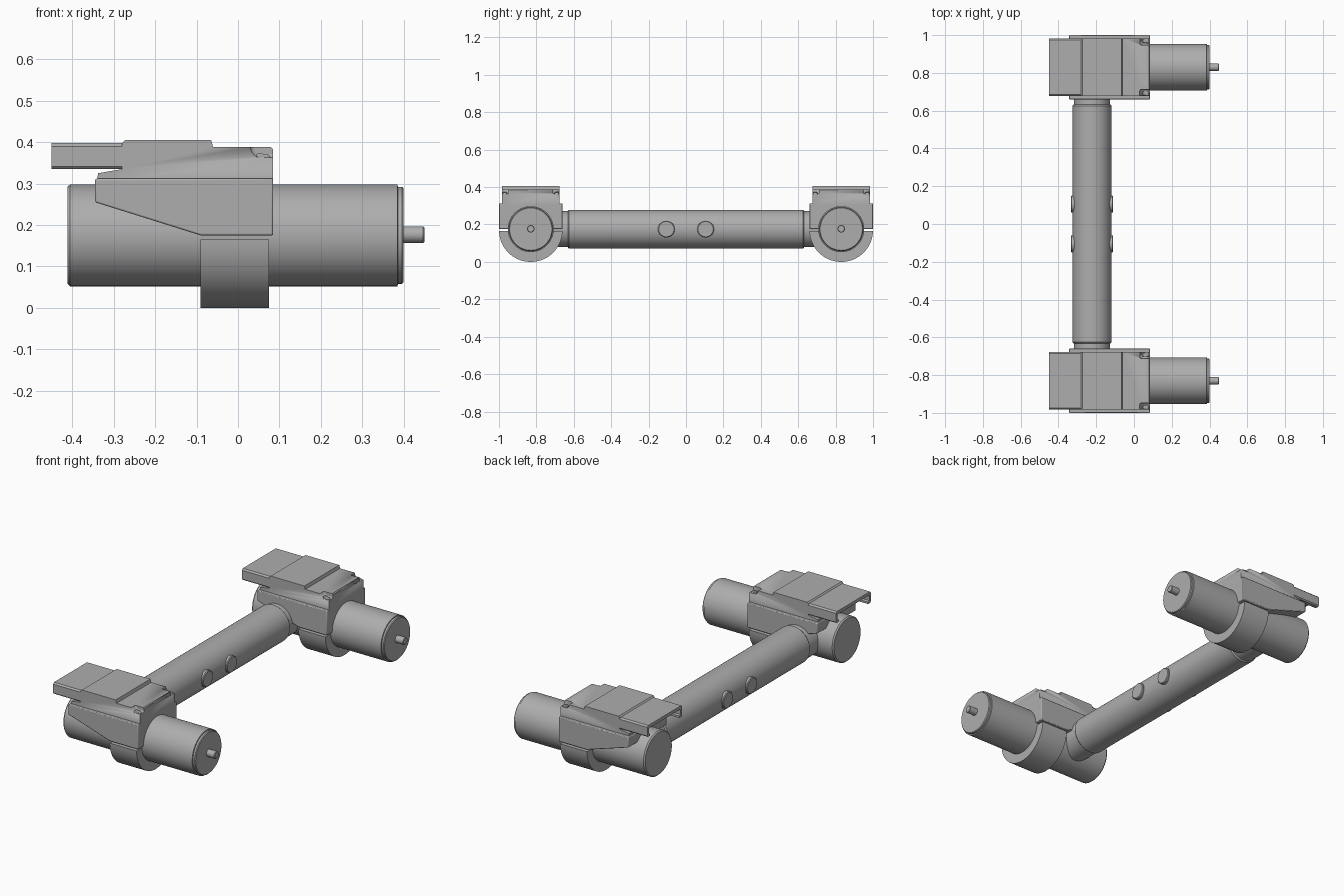
import bpy
import bmesh
import math
from mathutils import Matrix, Vector

cube = bpy.data.objects.get("Cube")
if cube:
    bpy.data.objects.remove(cube, do_unlink=True)

# Single metal colour
grey = bpy.data.materials.new("plain_grey")
grey.use_nodes = True
colour = (0.42, 0.42, 0.42, 1)
grey.diffuse_color = colour
grey.node_tree.nodes["Principled BSDF"].inputs["Base Color"].default_value = colour


def finish(name, bm, bevel=0):
    bmesh.ops.recalc_face_normals(bm, faces=bm.faces)
    mesh = bpy.data.meshes.new(name)
    bm.to_mesh(mesh)
    bm.free()
    mesh.materials.append(grey)
    mesh.polygons.foreach_set("use_smooth", [True] * len(mesh.polygons))
    mesh.set_sharp_from_angle(angle=math.radians(30))
    ob = bpy.data.objects.new(name, mesh)
    bpy.context.collection.objects.link(ob)
    if bevel:
        mod = ob.modifiers.new("soft_edges", "BEVEL")
        mod.width = bevel
        mod.segments = 2
        mod.limit_method = "ANGLE"
        mod.angle_limit = math.radians(35)
    return ob


def prism(name, points, place, start, end, bevel=0):
    """Extrude a 2D outline; place(u, v, w) maps it into space."""
    bm = bmesh.new()
    verts = [bm.verts.new(place(u, v, start)) for u, v in points]
    face = bm.faces.new(verts)
    ext = bmesh.ops.extrude_face_region(bm, geom=[face])
    moved = [g for g in ext["geom"] if isinstance(g, bmesh.types.BMVert)]
    shift = Vector(place(0, 0, end)) - Vector(place(0, 0, start))
    bmesh.ops.translate(bm, verts=moved, vec=shift)
    return finish(name, bm, bevel)


def lathe(name, profile, origin, axis, sides=64):
    """Stack rings of (distance, radius) along an axis and cap both ends."""
    bm = bmesh.new()
    rings = []
    for d, r in profile:
        rings.append([bm.verts.new((r * math.cos(k * math.tau / sides),
                                    r * math.sin(k * math.tau / sides), d))
                      for k in range(sides)])
    for a, b in zip(rings, rings[1:]):
        for k in range(sides):
            n = (k + 1) % sides
            bm.faces.new((a[k], a[n], b[n], b[k]))
    bm.faces.new(rings[0])
    bm.faces.new(rings[-1])
    turn = Vector((0, 0, 1)).rotation_difference(Vector(axis)).to_matrix().to_4x4()
    bm.transform(Matrix.Translation(origin) @ turn)
    return finish(name, bm)


AXIS_Z = 0.175
TUBE_X = -0.222

HOUSING = [(-0.345, 0.312), (-0.345, 0.255), (-0.09, 0.175),
           (0.085, 0.175), (0.085, 0.312)]
COVER = [(-0.34, 0.305), (-0.338, 0.325), (-0.28, 0.335), (-0.28, 0.398),
         (-0.273, 0.405), (-0.065, 0.405), (-0.06, 0.388),
         (0.08, 0.388), (0.085, 0.383), (0.085, 0.305)]
NOTCH = [(0.03, 0.41), (0.03, 0.38), (0.045, 0.363), (0.1, 0.363), (0.1, 0.41)]

# Half outline of the clip plate: top skin, rounded side, inward lip
half = [(0.145, 0.398), (0.153, 0.39), (0.153, 0.341), (0.147, 0.335),
        (0.128, 0.335), (0.128, 0.346), (0.139, 0.35), (0.139, 0.38)]
CLIP = half + [(-u, v) for u, v in reversed(half)]

# Lower clamp: half ring around the motor
clamp_arc = [math.pi + k * math.pi / 40 for k in range(41)]
CLAMP = [(0.17 * math.cos(a), min(0.165, 0.17 + 0.17 * math.sin(a))) for a in clamp_arc]
CLAMP += [(0.115 * math.cos(a), min(0.165, 0.17 + 0.115 * math.sin(a)))
          for a in reversed(clamp_arc)]

for side, yc in (("front", -0.83), ("rear", 0.83)):
    def along_y(u, v, w, yc=yc):
        return (u, yc + w, v)

    def along_x(u, v, w, yc=yc):
        return (w, yc + u, v)

    # Motor barrel with stepped end cap, and output shaft
    lathe(side + "_motor",
          [(-0.412, 0.117), (-0.405, 0.123), (0.385, 0.123), (0.386, 0.117),
           (0.396, 0.117), (0.4, 0.113)],
          (0, yc, AXIS_Z), (1, 0, 0))
    lathe(side + "_shaft", [(0.39, 0.02), (0.447, 0.02), (0.45, 0.017)],
          (0, yc, AXIS_Z + 0.002), (1, 0, 0), 24)

    # Bracket around the motor
    prism(side + "_clamp", CLAMP, along_x, -0.09, 0.075)
    prism(side + "_housing", HOUSING, along_y, -0.17, 0.17, 0.004)

    # Stepped cover with notched corners
    cover = prism(side + "_cover", COVER, along_y, -0.153, 0.153)
    for s in (-1, 1):
        cutter = prism(side + "_notch_cutter", NOTCH, along_y, s * 0.118, s * 0.17, 0.008)
        cutter.hide_render = True
        cutter.hide_viewport = True
        cut = cover.modifiers.new("corner_notch", "BOOLEAN")
        cut.operation = "DIFFERENCE"
        cut.object = cutter
        # Small latch sitting in the notch
        prism(side + "_latch",
              [(0.045, 0.36), (0.045, 0.374), (0.075, 0.37), (0.08, 0.36)],
              along_y, s * 0.128, s * 0.15, 0.003)

    # Overhanging clip plate
    prism(side + "_clip_plate", CLIP, along_x, -0.45, -0.27)

# Cross tube with narrower necks running into the motors
lathe("cross_tube",
      [(-0.76, 0.096), (-0.632, 0.096), (-0.63, 0.1), (-0.626, 0.103),
       (0.626, 0.103), (0.63, 0.1), (0.632, 0.096), (0.76, 0.096)],
      (TUBE_X, 0, AXIS_Z), (0, 1, 0))

# Round buttons on both sides of the tube
for y in (-0.105, 0.105):
    for s in (-1, 1):
        lathe("tube_button", [(0.08, 0.045), (0.108, 0.045), (0.112, 0.041)],
              (TUBE_X, y, AXIS_Z), (s, 0, 0), 32)
